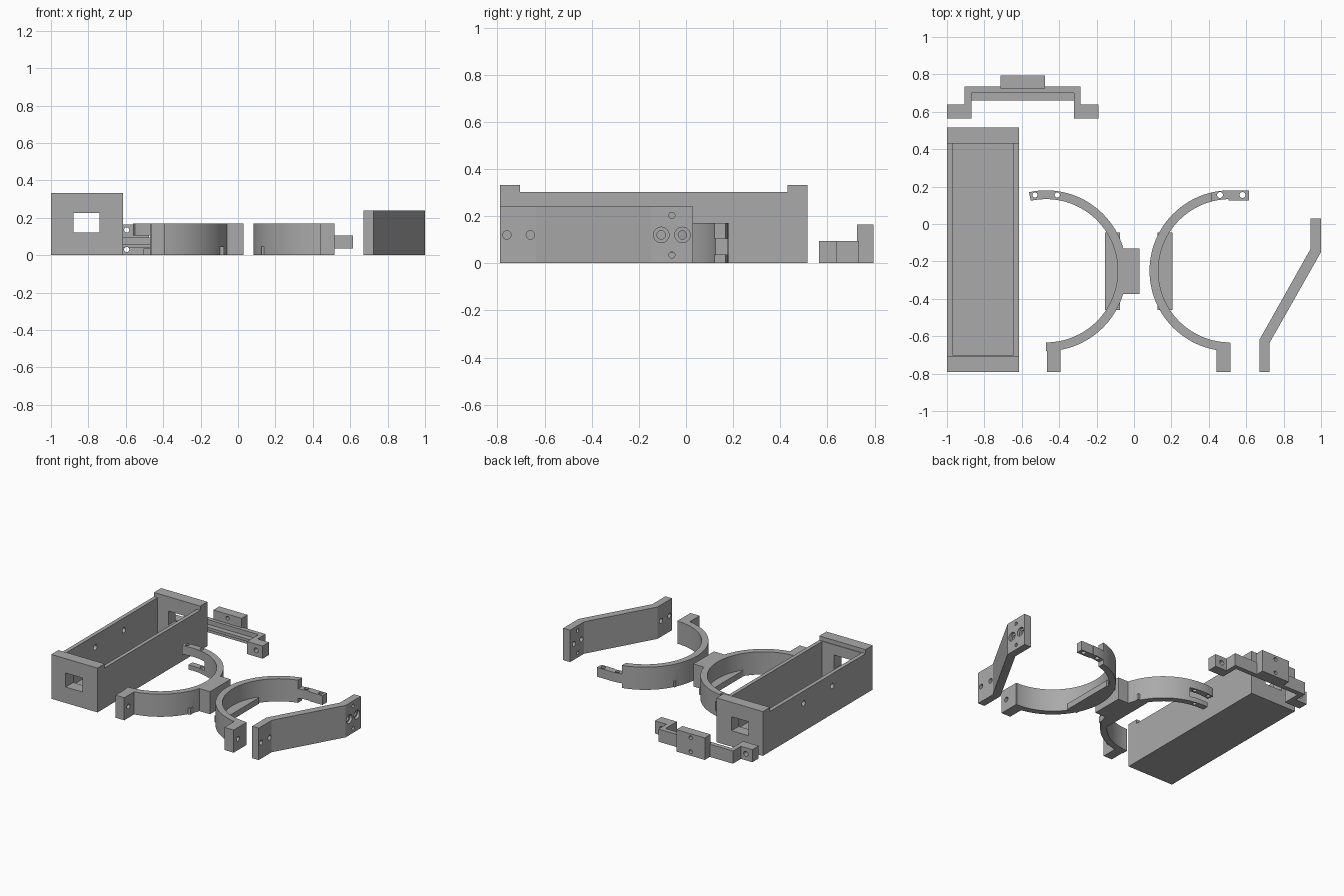
import bpy, bmesh
from math import sin, cos, pi, radians
from mathutils import Matrix, Vector

if "Cube" in bpy.data.objects:
    bpy.data.objects.remove(bpy.data.objects["Cube"], do_unlink=True)

grey = bpy.data.materials.new("plain grey")
grey.use_nodes = True
grey.diffuse_color = (0.4, 0.4, 0.4, 1)
grey.node_tree.nodes["Principled BSDF"].inputs["Base Color"].default_value = grey.diffuse_color


def finish(bm, name):
    bmesh.ops.recalc_face_normals(bm, faces=bm.faces)
    mesh = bpy.data.meshes.new(name)
    bm.to_mesh(mesh)
    bm.free()
    mesh.materials.append(grey)
    ob = bpy.data.objects.new(name, mesh)
    bpy.context.collection.objects.link(ob)
    return ob


def prism(name, outline, z0, z1):
    bm = bmesh.new()
    face = bm.faces.new([bm.verts.new((x, y, z0)) for x, y in outline])
    top = bmesh.ops.extrude_face_region(bm, geom=[face])["geom"]
    verts = [v for v in top if isinstance(v, bmesh.types.BMVert)]
    bmesh.ops.translate(bm, verts=verts, vec=(0, 0, z1 - z0))
    return finish(bm, name)


def box(name, x0, x1, y0, y1, z0, z1):
    return prism(name, [(x0, y0), (x1, y0), (x1, y1), (x0, y1)], z0, z1)


def rod(center, axis, radius, length):
    bm = bmesh.new()
    turn = Vector((0, 0, 1)).rotation_difference(Vector(axis)).to_matrix().to_4x4()
    bmesh.ops.create_cone(bm, cap_ends=True, segments=24, radius1=radius, radius2=radius,
                          depth=length, matrix=Matrix.Translation(center) @ turn)
    return finish(bm, "cutter")


def combine(ob, others, op):
    for other in others:
        mod = ob.modifiers.new(op, 'BOOLEAN')
        mod.operation, mod.solver, mod.object = op, 'EXACT', other
        bpy.context.view_layer.objects.active = ob
        bpy.ops.object.modifier_apply(modifier=mod.name)
        bpy.data.objects.remove(other, do_unlink=True)


def cut(ob, *others):
    combine(ob, others, 'DIFFERENCE')


def join(ob, *others):
    combine(ob, others, 'UNION')


def smooth(ob):
    bpy.ops.object.select_all(action='DESELECT')
    ob.select_set(True)
    bpy.context.view_layer.objects.active = ob
    bpy.ops.object.shade_smooth_by_angle(angle=radians(25))


X, Y, Z = (1, 0, 0), (0, 1, 0), (0, 0, 1)
R_OUT, R_IN, CY, H = 0.43, 0.383, -0.25, 0.17


def half_ring(name, cx, start, end):
    n = 56
    angles = [radians(start + (end - start) * i / n) for i in range(n + 1)]
    outer = [(cx + R_OUT * cos(a), CY + R_OUT * sin(a)) for a in angles]
    inner = [(cx + R_IN * cos(a), CY + R_IN * sin(a)) for a in reversed(angles)]
    return prism(name, outer + inner, 0, H)


# Open enclosure with raised end walls
case = box("enclosure", -1, -0.615, -0.79, 0.515, 0, 0.333)
cut(case,
    box("cutter", -0.97, -0.643, -0.70, 0.43, 0.03, 0.5),
    box("cutter", -1.1, -0.5, -0.705, 0.43, 0.302, 0.5),
    box("cutter", -0.88, -0.74, -0.9, 0.6, 0.12, 0.225),
    *[rod((-1, y, 0.21), X, 0.02, 0.2) for y in (-0.31, 0.03)])

# Half ring with mounting hub, clamp tab and forked hinge end
fork = half_ring("fork_half_ring", -0.47, -90, 102.3)
join(fork,
     box("tab", -0.465, -0.393, -0.79, -0.636, 0, H),
     box("hub", -0.06, 0.03, -0.375, -0.13, 0, H),
     box("flat_pad", -0.155, -0.075, -0.46, -0.045, 0, 0.045))
cut(fork,
    box("cutter", -0.6, -0.36, 0.08, 0.22, 0.035, 0.105),
    box("cutter", -0.6, -0.505, 0.08, 0.22, -0.1, 0.07),
    rod((-0.43, -0.74, 0.085), X, 0.018, 0.2),
    *[rod((x, 0.155, 0.1), Z, 0.014, 0.4) for x in (-0.53, -0.41)])
smooth(fork)

# Matching half ring with tongue end
tongue = half_ring("tongue_half_ring", 0.513, 270, 90)
cut(tongue,
    box("cutter", 0.415, 0.7, 0.08, 0.22, 0.105, 0.3),
    box("cutter", 0.415, 0.7, 0.08, 0.22, -0.1, 0.035))
join(tongue,
     box("tab", 0.44, 0.517, -0.79, -0.636, 0, H),
     box("tip", 0.505, 0.615, 0.126, 0.178, 0.035, 0.105),
     box("flat_pad", 0.125, 0.205, -0.46, -0.045, 0, 0.045))
cut(tongue,
    rod((0.48, -0.74, 0.085), X, 0.018, 0.2),
    *[rod((x, 0.155, 0.1), Z, 0.016, 0.4) for x in (0.46, 0.58)])
smooth(tongue)

# Cranked arm plate with screw holes
arm = prism("cranked_arm", [(0.67, -0.79), (0.725, -0.79), (0.725, -0.635), (1, -0.15),
                            (1, 0.03), (0.943, 0.03), (0.943, -0.135), (0.67, -0.62)], 0, 0.24)
cut(arm,
    *[rod((0.7, y, 0.12), X, 0.018, 0.2) for y in (-0.76, -0.66)],
    *[rod((0.97, -0.06, z), X, 0.013, 0.2) for z in (0.035, 0.203)],
    *[rod((0.97, y, 0.12), X, 0.018, 0.2) for y in (-0.105, -0.015)],
    *[rod((1, y, 0.12), X, 0.033, 0.04) for y in (-0.105, -0.015)])

# Stepped strap bracket with lugs, rib and raised plate
MID = -0.595


def side(points):
    return [(MID + x, y) for x, y in points]


half = [(0.275, 0.70), (0.275, 0.565), (0.405, 0.565), (0.405, 0.64), (0.31, 0.64), (0.31, 0.735)]
strap = prism("strap_bracket", side(half + [(-x, y) for x, y in reversed(half)]), 0, 0.095)
join(strap,
     box("rib", MID - 0.29, MID + 0.29, 0.66, 0.71, 0.04, 0.06),
     box("plate", MID - 0.118, MID + 0.118, 0.725, 0.795, 0, 0.165))
cut(strap,
    *[rod((MID + s * 0.35, 0.6, 0.048), Y, 0.018, 0.3) for s in (-1, 1)],
    *[rod((MID, 0.73, z), Y, 0.014, 0.3) for z in (0.03, 0.135)])
